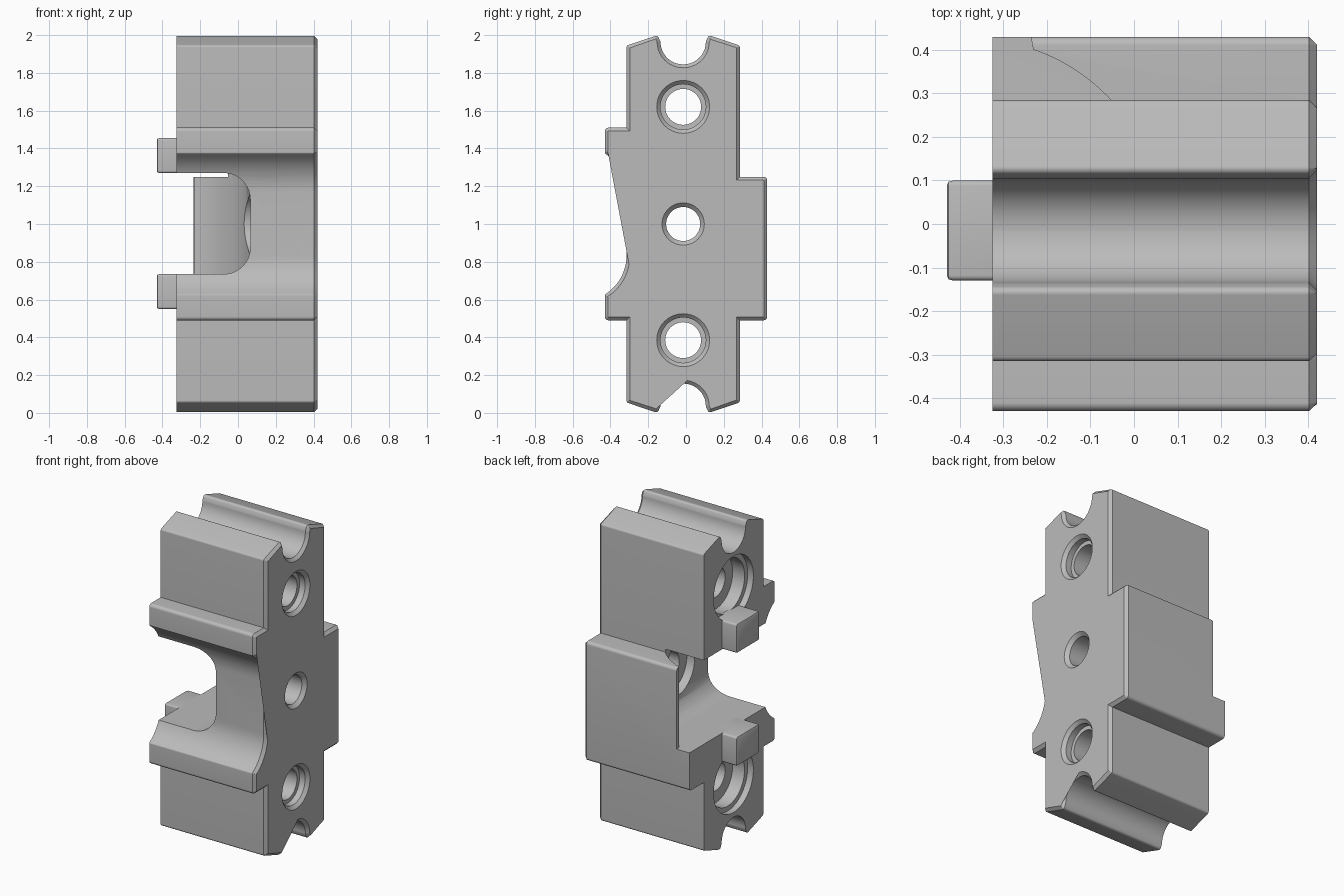
import bpy, bmesh, math
from mathutils import Vector

cube = bpy.data.objects.get("Cube")
if cube:
    bpy.data.objects.remove(cube, do_unlink=True)

grey = bpy.data.materials.new("plain_grey")
grey.use_nodes = True
grey.diffuse_color = (0.5, 0.5, 0.5, 1)
grey.node_tree.nodes["Principled BSDF"].inputs["Base Color"].default_value = (0.5, 0.5, 0.5, 1)


def fillet(corners, steps=10):
    """Round each (u, v, radius) corner of a closed outline."""
    out = []
    n = len(corners)
    for i, (u, v, r) in enumerate(corners):
        p = Vector((u, v))
        if r == 0:
            out.append(p)
            continue
        a = (Vector(corners[i - 1][:2]) - p).normalized()
        b = (Vector(corners[(i + 1) % n][:2]) - p).normalized()
        half = a.angle(b) / 2
        centre = p + (a + b).normalized() * (r / math.sin(half))
        start = p + a * (r / math.tan(half)) - centre
        end = p + b * (r / math.tan(half)) - centre
        sweep = start.angle_signed(end)
        for k in range(steps + 1):
            t = -sweep * k / steps
            c, s = math.cos(t), math.sin(t)
            out.append(centre + Vector((start.x * c - start.y * s, start.x * s + start.y * c)))
    return out


def inset(points, d):
    """Move a counter-clockwise outline inward by d."""
    out = []
    for i, p in enumerate(points):
        e1 = (p - points[i - 1]).normalized()
        e2 = (points[(i + 1) % len(points)] - p).normalized()
        n1, n2 = Vector((-e1.y, e1.x)), Vector((-e2.y, e2.x))
        out.append(p + (n1 + n2) * (d / (1 + n1.dot(n2))))
    return out


def loft(name, rings):
    """Skin a stack of equal rings and cap both ends."""
    bm = bmesh.new()
    loops = [[bm.verts.new(p) for p in ring] for ring in rings]
    n = len(loops[0])
    for a, b in zip(loops, loops[1:]):
        for i in range(n):
            bm.faces.new((a[i], a[(i + 1) % n], b[(i + 1) % n], b[i]))
    bm.faces.new(loops[0][::-1])
    bm.faces.new(loops[-1])
    bmesh.ops.recalc_face_normals(bm, faces=bm.faces)
    mesh = bpy.data.meshes.new(name)
    bm.to_mesh(mesh)
    bm.free()
    mesh.materials.append(grey)
    obj = bpy.data.objects.new(name, mesh)
    bpy.context.collection.objects.link(obj)
    return obj


def combine(target, other, operation):
    mod = target.modifiers.new("cut", "BOOLEAN")
    mod.operation, mod.object, mod.solver = operation, other, "EXACT"
    bpy.context.view_layer.objects.active = target
    bpy.ops.object.modifier_apply(modifier=mod.name)
    bpy.data.objects.remove(other, do_unlink=True)


def smooth(obj):
    bpy.ops.object.select_all(action="DESELECT")
    obj.select_set(True)
    bpy.context.view_layer.objects.active = obj
    bpy.ops.object.shade_smooth_by_angle(angle=math.radians(28))


MID = -0.015
LEFT, RIGHT = -0.325, 0.42

# Body: side outline with end notches, front ribs and rear block
end = [(0.285, 1.945, 0.015), (0.12, 2.0, 0.015), (0.105, 1.965, 0),
       (0.105, 1.845, 0.119), (-0.135, 1.845, 0.119),
       (-0.135, 1.965, 0), (-0.15, 2.0, 0.015), (-0.315, 1.945, 0.015)]
rib = [(-0.315, 1.51, 0), (-0.43, 1.51, 0.02), (-0.43, 1.375, 0.01), (-0.315, 1.285, 0.24)]
back = [(0.285, 0.49, 0), (0.43, 0.49, 0.02), (0.43, 1.25, 0.02), (0.285, 1.25, 0)]
flip = lambda pts: [(y, 2 - z, r) for y, z, r in reversed(pts)]
outline = fillet(end + rib + flip(rib) + flip(end) + back)
ring = lambda pts, x: [(x, p.x, p.y) for p in pts]
body = loft("body", [ring(outline, LEFT), ring(outline, RIGHT - 0.018),
                     ring(inset(outline, 0.018), RIGHT)])

# Side pocket: rounded window limited by a curved rear wall
window = fillet([(-0.6, 0.735, 0), (0.065, 0.735, 0.14), (0.065, 1.27, 0.14), (-0.6, 1.27, 0)])
pocket = loft("pocket_cutter", [[(p.x, y, p.y) for p in window] for y in (-0.6, 0.6)])
plan = [(-0.7, -0.7), (0.065, -0.7)]
for k in range(25):
    t = math.radians(71) * k / 24
    plan.append((-0.375 + 0.44 * math.cos(t), MID + 0.44 * math.sin(t)))
plan += [(-0.235, 0.42), (-0.235, 0.7), (-0.7, 0.7)]
limit = loft("pocket_limit", [[(x, y, z) for x, y in plan] for z in (0.6, 1.4)])
combine(pocket, limit, "INTERSECT")
combine(body, pocket, "DIFFERENCE")


# Stepped bores along x
def bore(z, steps):
    rings = []
    for x, r in steps:
        rings.append([(x, MID + r * math.cos(math.tau * i / 48), z + r * math.sin(math.tau * i / 48))
                      for i in range(48)])
    combine(body, loft("bore_cutter", rings), "DIFFERENCE")


for z in (0.385, 1.62):
    bore(z, [(-0.4, 0.2), (-0.285, 0.2), (-0.284, 0.17), (-0.2, 0.17), (-0.199, 0.095),
             (0.36, 0.095), (0.361, 0.12), (0.4, 0.12), (0.421, 0.141), (0.5, 0.141)])
bore(1.0, [(-0.22, 0.165), (0.12, 0.165), (0.121, 0.09), (0.398, 0.09), (0.421, 0.113), (0.5, 0.113)])
smooth(body)

# Locating tabs on the pocket side
for name, low in (("lower_tab", 0.55), ("upper_tab", 1.27)):
    face = fillet([(-0.13, low, 0.012), (0.1, low, 0.012),
                   (0.1, low + 0.185, 0.012), (-0.13, low + 0.185, 0.012)], 4)
    tab = loft(name, [ring(inset(face, 0.011), -0.43), ring(inset(face, 0.003), -0.426),
                      ring(face, -0.415), ring(face, -0.27)])
    smooth(tab)
